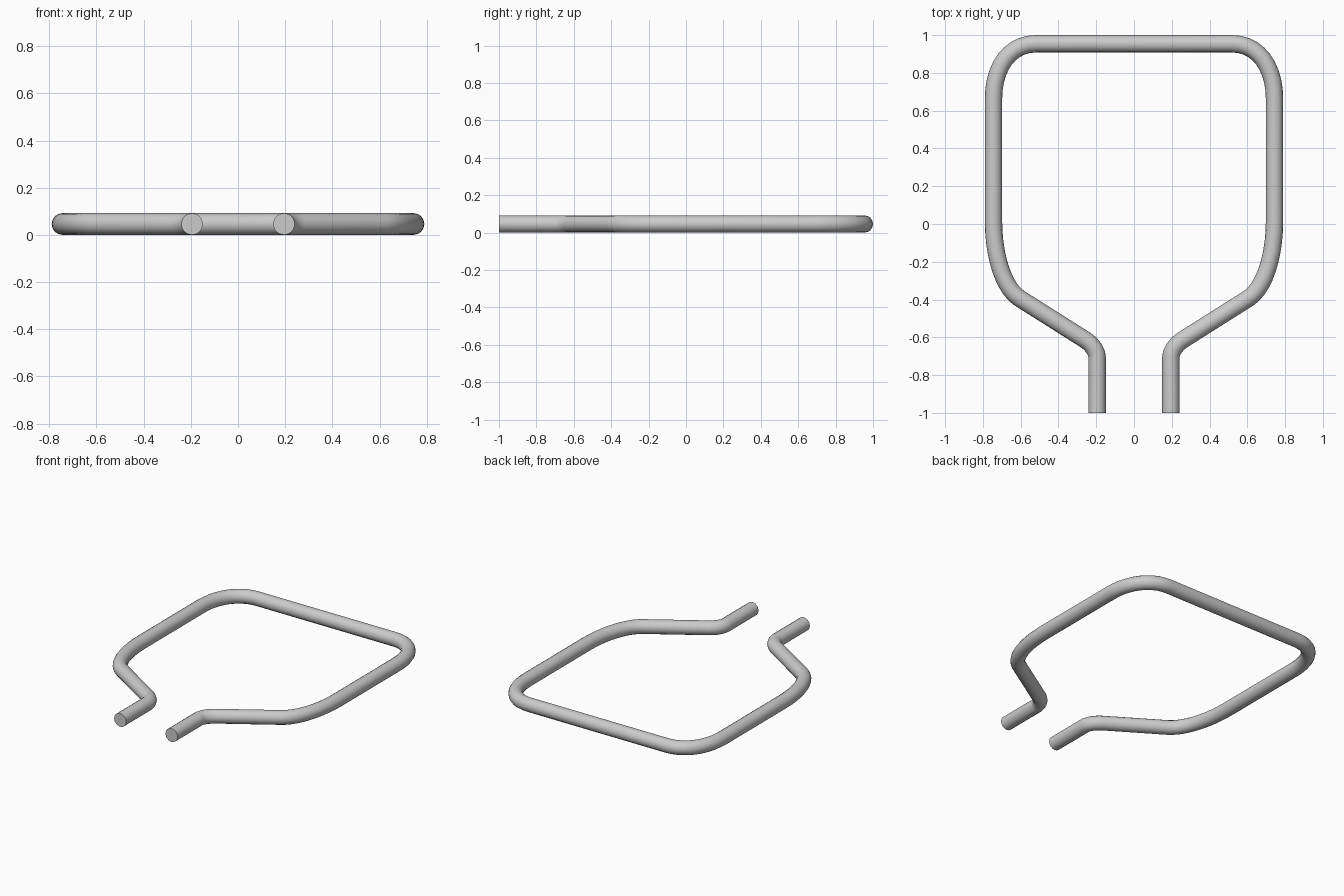
import bpy
from mathutils import Vector

cube = bpy.data.objects.get("Cube")
if cube:
    bpy.data.objects.remove(cube, do_unlink=True)

RADIUS = 0.046

# Plain grey metal
grey = bpy.data.materials.new("grey metal")
grey.use_nodes = True
colour = (0.6, 0.6, 0.6, 1)
grey.diffuse_color = colour
grey.node_tree.nodes["Principled BSDF"].inputs["Base Color"].default_value = colour

# Bends of the left half: start, corner, end
bends = [
    ((0.195, -0.71), (0.195, -0.653), (0.26, -0.612)),
    ((0.605, -0.394), (0.744, -0.306), (0.744, 0.02)),
    ((0.744, 0.66), (0.744, 0.954), (0.52, 0.954)),
]


def mirrored(bend):
    return tuple((-x, y) for x, y in reversed(bend))


def bend_points(bend, steps=10):
    """Points of a rounded corner, pulled towards its corner point."""
    a, c, b = (Vector((x, y, RADIUS)) for x, y in bend)
    h1, h2 = a.lerp(c, 0.6), b.lerp(c, 0.6)
    for i in range(steps + 1):
        t = i / steps
        s = 1 - t
        yield a * s**3 + h1 * 3 * s * s * t + h2 * 3 * s * t * t + b * t**3


# Centre line from one open end round to the other
path = [Vector((0.195, -1, RADIUS))]
for bend in bends + [mirrored(b) for b in reversed(bends)]:
    path.extend(bend_points(bend))
path.append(Vector((-0.195, -1, RADIUS)))

# Bent rod with capped ends
curve = bpy.data.curves.new("bent_rod", "CURVE")
curve.dimensions = "3D"
curve.bevel_depth = RADIUS
curve.bevel_resolution = 6
curve.use_fill_caps = True
spline = curve.splines.new("POLY")
spline.points.add(len(path) - 1)
for point, co in zip(spline.points, path):
    point.co = (*co, 1)
curve.materials.append(grey)
rod = bpy.data.objects.new("bent_rod", curve)
bpy.context.collection.objects.link(rod)

# Turn into a mesh, smooth round the rod with crisp end caps
bpy.ops.object.select_all(action="DESELECT")
rod.select_set(True)
bpy.context.view_layer.objects.active = rod
bpy.ops.object.convert(target="MESH")
bpy.ops.object.shade_smooth_by_angle(angle=0.7)
